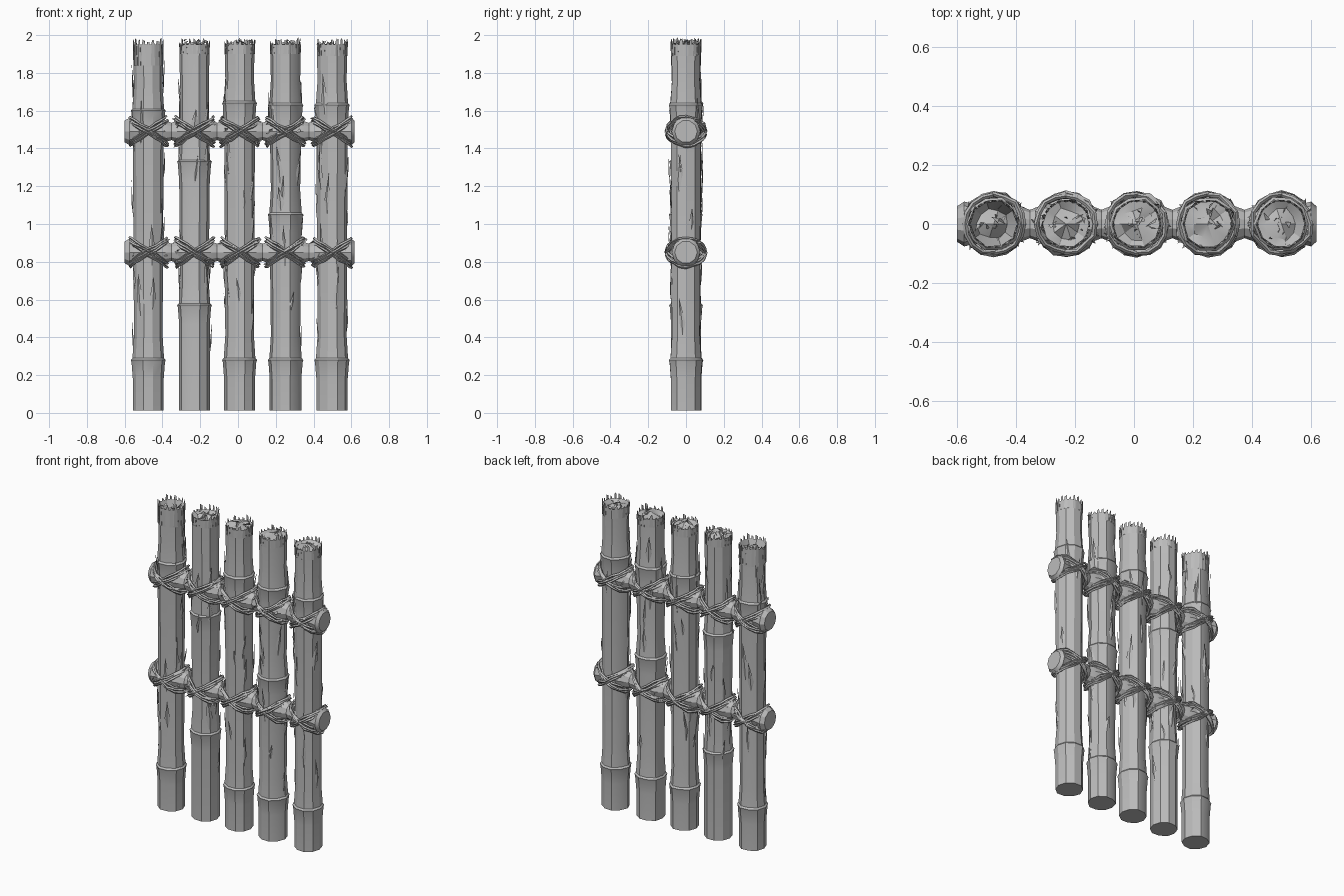
import bpy, bmesh, math, random
from mathutils import Vector

random.seed(7)
SIDES = 10
TAU = math.tau
RAIL_HEIGHTS = (0.85, 1.49)
TOP = 1.97

if "Cube" in bpy.data.objects:
    bpy.data.objects.remove(bpy.data.objects["Cube"])

grey = bpy.data.materials.new("plain grey")
grey.use_nodes = True
grey.diffuse_color = (0.5, 0.5, 0.5, 1)
grey.node_tree.nodes["Principled BSDF"].inputs["Base Color"].default_value = (0.5, 0.5, 0.5, 1)


def make_object(name, bm, angle=30):
    mesh = bpy.data.meshes.new(name)
    bm.to_mesh(mesh)
    bm.free()
    mesh.materials.append(grey)
    obj = bpy.data.objects.new(name, mesh)
    bpy.context.collection.objects.link(obj)
    bpy.ops.object.select_all(action="DESELECT")
    obj.select_set(True)
    bpy.context.view_layer.objects.active = obj
    bpy.ops.object.shade_smooth_by_angle(angle=math.radians(angle))
    return obj


def bridge(bm, a, b):
    for i in range(len(a)):
        j = (i + 1) % len(a)
        bm.faces.new((a[i], a[j], b[j], b[i]))


def radius_at(profile, z):
    for (z0, r0), (z1, r1) in zip(profile, profile[1:]):
        if z <= z1:
            return r0 + (r1 - r0) * (z - z0) / (z1 - z0)
    return profile[-1][1]


def polar(x, angle, r, z):
    return Vector((x + r * math.cos(angle), r * math.sin(angle), z))


def post_profile(joints):
    """Cane outline: swollen below each joint, pinched above it."""
    points = [(0.012, 0.083)]
    for z in joints:
        points += [(z - 0.1, 0.083), (z - 0.012, 0.09), (z, 0.094),
                   (z + 0.01, 0.085), (z + 0.13, 0.077)]
    points += [(TOP - 0.02, 0.081)]
    return points


def splinters(bm, x, profile, count):
    """Thin peeling slivers of bark lying on the cane."""
    for _ in range(count):
        a = random.uniform(0, TAU)
        z = random.uniform(0.3, 1.72)
        length = random.uniform(0.1, 0.26)
        half = random.uniform(0.1, 0.26)
        lean = random.uniform(-0.2, 0.2)
        low, mid, high = z, z + length * 0.35, z + length
        v = [bm.verts.new(polar(x, ang, radius_at(profile, h) + lift, h)) for ang, h, lift in (
            (a, low, -0.002), (a + half, mid, 0.002),
            (a + lean, high, 0.009), (a - half, mid, 0.002))]
        m = bm.verts.new(polar(x, a, radius_at(profile, mid) + 0.007, mid))
        for i in range(4):
            bm.faces.new((v[i], v[(i + 1) % 4], m))


def post(name, x, joints, jagged):
    profile = post_profile(joints)
    bm = bmesh.new()
    wobble = [random.uniform(0.96, 1.03) for _ in range(SIDES)]
    rings = []
    for z, r in profile:
        rings.append([bm.verts.new(polar(x, TAU * i / SIDES, r * wobble[i], z))
                      for i in range(SIDES)])
    for a, b in zip(rings, rings[1:]):
        bridge(bm, a, b)
    bm.faces.new(list(reversed(rings[0])))
    # Broken, crumpled top
    rim = rings[-1]
    inner = [bm.verts.new(polar(x, TAU * i / SIDES, random.uniform(0.045, 0.06),
             TOP - jagged - random.uniform(0, 0.03))) for i in range(SIDES)]
    bridge(bm, rim, inner)
    centre = bm.verts.new((x, 0, TOP - jagged * 0.5))
    for i in range(SIDES):
        bm.faces.new((inner[i], inner[(i + 1) % SIDES], centre))
    # Upright fibres round the rim
    for i in range(SIDES * 2):
        a = TAU * i / (SIDES * 2)
        w = random.uniform(0.1, 0.17)
        foot = TOP - 0.06 - jagged
        tip = TOP + random.uniform(-0.015, 0.018)
        q = [bm.verts.new(polar(x, a + s, r, h)) for s, r, h in (
            (-w, 0.08, foot), (w, 0.08, foot), (w * 0.5, 0.082, tip), (-w * 0.6, 0.082, tip - 0.01),
            (0, 0.064, foot))]
        bm.faces.new(q[:4])
        bm.faces.new((q[1], q[4], q[2]))
        bm.faces.new((q[4], q[0], q[3]))
        bm.faces.new((q[2], q[4], q[3]))
    # Loose chips lying in the top
    for i in range(12):
        a, r = random.uniform(0, TAU), random.uniform(0.01, 0.06)
        p = polar(x, a, r, TOP - jagged * 0.5)
        bm.faces.new([bm.verts.new(p + Vector((random.uniform(-0.02, 0.02),
                      random.uniform(-0.02, 0.02), random.uniform(-0.02, 0.015))))
                      for _ in range(3)])
    splinters(bm, x, profile, 22)
    make_object(name, bm)


def rail(name, z, xs):
    """Cross cane: thick at each lashing, slim between."""
    outline = [(-0.6, 0.06), (-0.575, 0.076)]
    for i, x in enumerate(xs):
        outline += [(x - 0.07, 0.068), (x + 0.07, 0.068)]
        if i < len(xs) - 1:
            outline.append(((x + xs[i + 1]) / 2, 0.048))
    outline += [(0.6, 0.076), (0.618, 0.06)]
    bm = bmesh.new()
    rings = []
    for x, r in outline:
        rings.append([bm.verts.new((x, r * math.cos(TAU * i / SIDES),
                      z + r * math.sin(TAU * i / SIDES))) for i in range(SIDES)])
    for a, b in zip(rings, rings[1:]):
        bridge(bm, a, b)
    bm.faces.new(list(reversed(rings[0])))
    bm.faces.new(rings[-1])
    bmesh.ops.recalc_face_normals(bm, faces=bm.faces)
    make_object(name, bm)


def strand(bm, x, z, tilt, shift, radius):
    """One flat-sided cord looped aslant round a post."""
    steps, thick = 16, 0.008
    rings = []
    for k in range(steps):
        t = TAU * k / steps
        rr = radius + random.uniform(-0.005, 0.006)
        zz = z + shift + tilt * math.cos(t) + random.uniform(-0.005, 0.005)
        rings.append([bm.verts.new(polar(x, t, rr + dr, zz + dz)) for dr, dz in (
            (thick, 0), (0, thick), (-thick, 0), (0, -thick))])
    for k in range(steps):
        bridge(bm, rings[k], rings[(k + 1) % steps])


def lashing(name, x, z):
    bm = bmesh.new()
    for side in (-1, 1):
        for n in range(3):
            strand(bm, x, z, side * 0.062, (n - 1) * 0.014, 0.098 + 0.003 * (1 - abs(n - 1)))
    # Frayed cord ends
    for _ in range(14):
        a = random.choice((0, math.pi)) + random.uniform(-0.8, 0.8)
        h = z + random.uniform(-0.07, 0.07)
        out = random.uniform(0.11, 0.122)
        bm.faces.new([bm.verts.new(polar(x, ang, r, hh)) for ang, r, hh in (
            (a - 0.12, 0.095, h - 0.012), (a + 0.12, 0.095, h + 0.012),
            (a + random.uniform(-0.3, 0.3), out, h + random.uniform(-0.02, 0.02)))])
    bmesh.ops.recalc_face_normals(bm, faces=bm.faces)
    make_object(name, bm, 25)


# Upright canes: name, position, joint heights, depth of the broken top
POSTS = (
    ("post_far_right", -0.475, (0.28, 1.6), 0.07),
    ("post_right", -0.23, (0.57, 1.33), 0.01),
    ("post_middle", 0.01, (0.28, 1.64), 0.01),
    ("post_left", 0.25, (0.28, 1.05, 1.63), 0.01),
    ("post_far_left", 0.5, (0.28, 1.63), 0.02),
)
for entry in POSTS:
    post(*entry)

# Rails and their lashings
xs = [entry[1] for entry in POSTS]
for level, z in zip(("lower", "upper"), RAIL_HEIGHTS):
    rail(level + "_rail", z, xs)
    for entry in POSTS:
        lashing(level + "_lashing_" + entry[0], entry[1], z)
